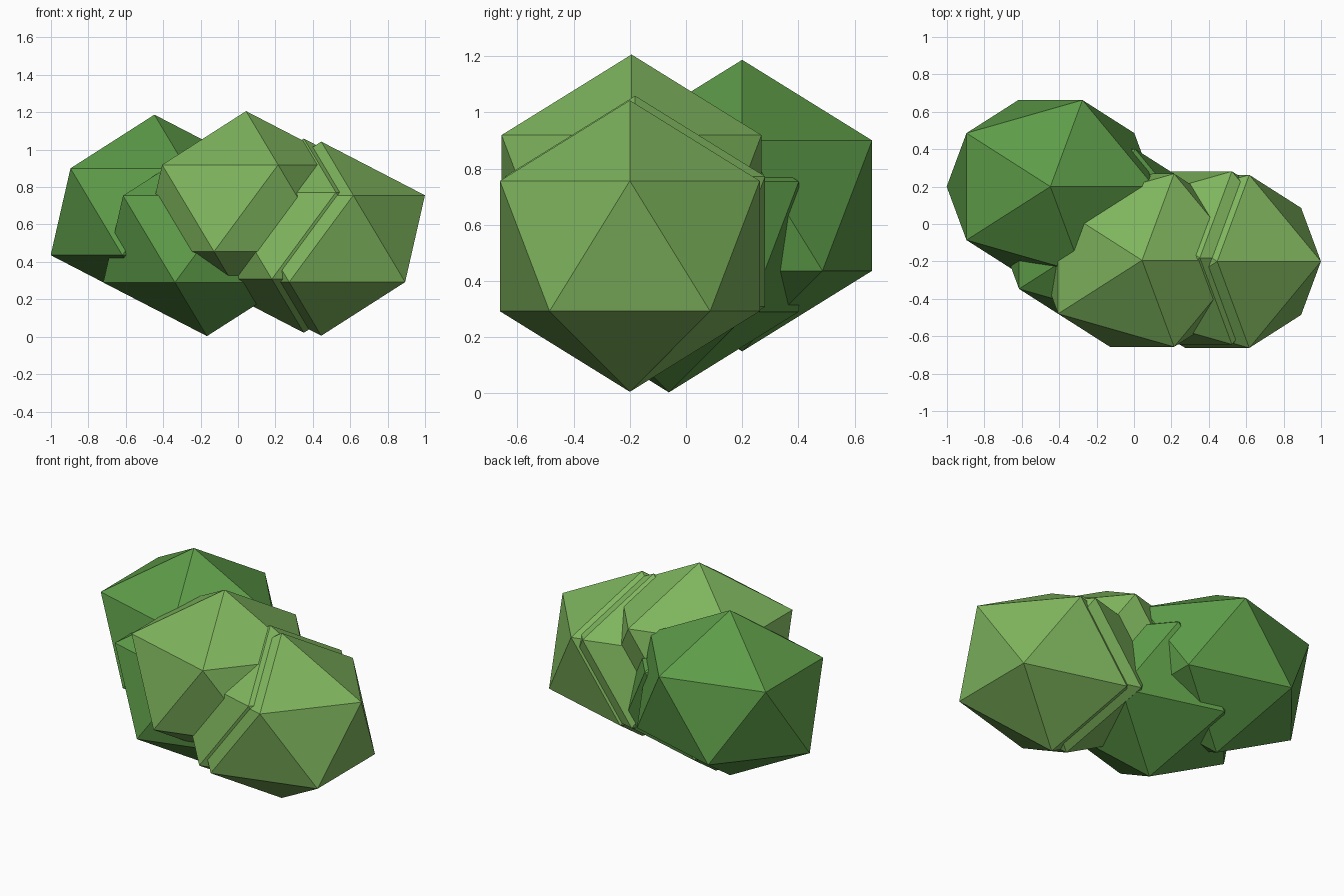
import bpy

if "Cube" in bpy.data.objects:
    bpy.data.objects.remove(bpy.data.objects["Cube"])

def material(name, color):
    m = bpy.data.materials.new(name)
    m.diffuse_color = color
    m.use_nodes = True
    m.node_tree.nodes["Principled BSDF"].inputs["Base Color"].default_value = m.diffuse_color
    return m

light = material("light_leaf", (0.21, 0.46, 0.11, 1))
dark = material("dark_leaf", (0.11, 0.33, 0.065, 1))

# every leaf clump is the same stretched icosahedron
SIZE = (0.62, 0.544, 0.519)

def clump(name, center, mat):
    bpy.ops.mesh.primitive_ico_sphere_add(subdivisions=1, radius=1, location=center)
    ob = bpy.context.object
    ob.name = name
    ob.scale = SIZE
    ob.data.materials.append(mat)

# overlapping clumps of the bush
clump("right_clump", (0.445, -0.20, 0.524), light)
clump("inner_right_clump", (0.352, -0.181, 0.540), light)
clump("front_top_clump", (0.043, -0.194, 0.687), light)
clump("back_left_clump", (-0.447, 0.20, 0.668), dark)
clump("lower_left_clump", (-0.166, -0.061, 0.522), dark)
